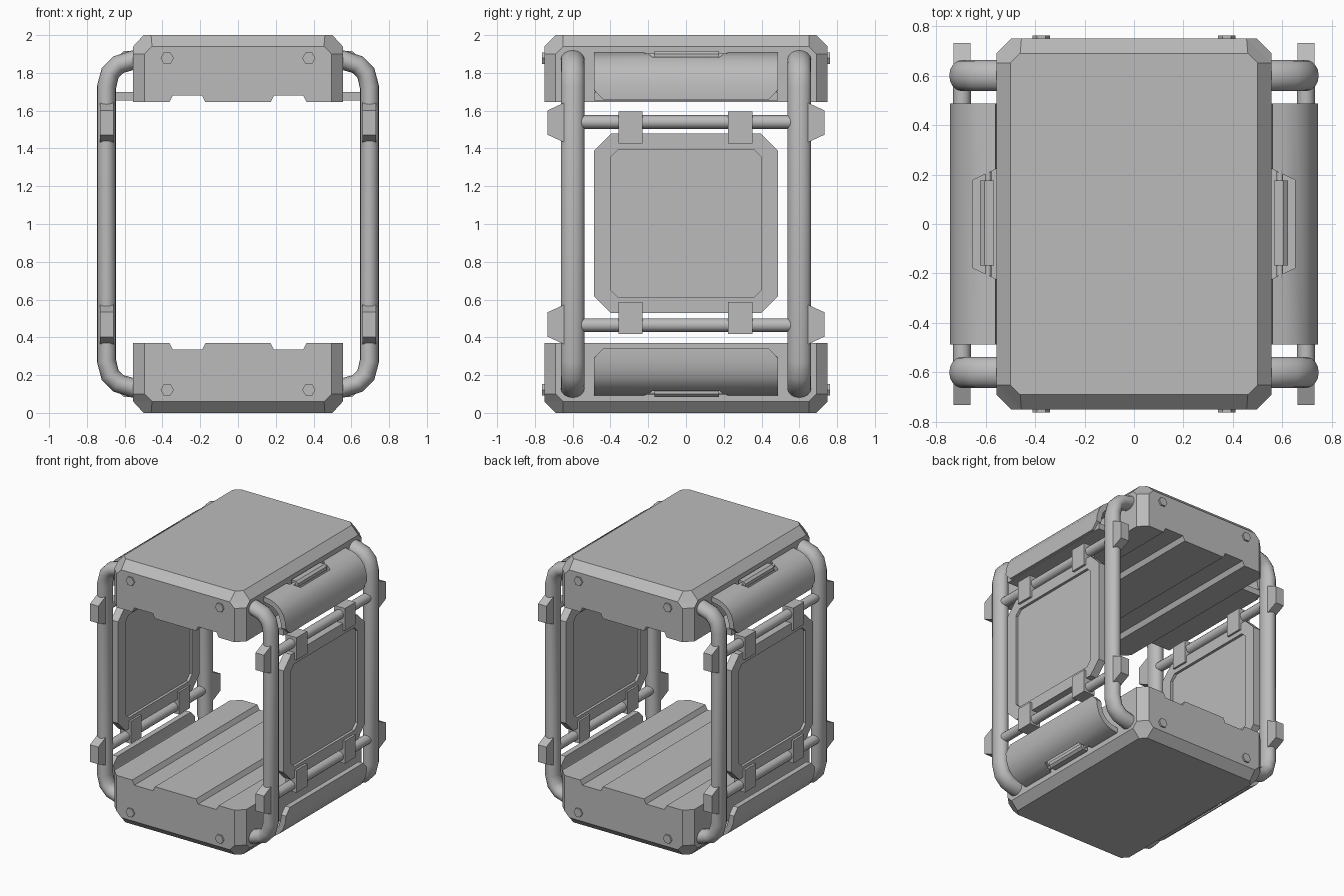
import bpy, bmesh, math
from mathutils import Vector

if "Cube" in bpy.data.objects:
    bpy.data.objects.remove(bpy.data.objects["Cube"])

GREY = (0.5, 0.5, 0.5, 1)
mat = bpy.data.materials.new("plain grey")
mat.use_nodes = True
mat.diffuse_color = GREY
mat.node_tree.nodes["Principled BSDF"].inputs["Base Color"].default_value = GREY


def loft(name, rings, smooth=False):
    """Closed solid through rings of equal point count."""
    bm = bmesh.new()
    loops = [[bm.verts.new(p) for p in ring] for ring in rings]
    n = len(loops[0])
    for a, b in zip(loops, loops[1:]):
        for i in range(n):
            bm.faces.new((a[i], a[(i + 1) % n], b[(i + 1) % n], b[i]))
    bm.faces.new(loops[0])
    bm.faces.new(loops[-1])
    bmesh.ops.recalc_face_normals(bm, faces=bm.faces)
    me = bpy.data.meshes.new(name)
    bm.to_mesh(me)
    bm.free()
    me.materials.append(mat)
    ob = bpy.data.objects.new(name, me)
    bpy.context.collection.objects.link(ob)
    if smooth:
        bpy.ops.object.select_all(action="DESELECT")
        ob.select_set(True)
        bpy.context.view_layer.objects.active = ob
        bpy.ops.object.shade_smooth_by_angle(angle=math.radians(40))
    return ob


def carve(ob, cutter):
    """Subtract a hidden cutter from an object."""
    cutter.hide_render = True
    cutter.hide_viewport = True
    cut = ob.modifiers.new("cut", "BOOLEAN")
    cut.operation = "DIFFERENCE"
    cut.solver = "EXACT"
    cut.object = cutter


def octagon(u, v, cut):
    """Rectangle of half sizes u, v with cut corners."""
    quarter = [(u, v - cut), (u - cut, v)]
    flip = [(-a, b) for a, b in reversed(quarter)]
    half = quarter + flip
    return half + [(-a, -b) for a, b in half]


def rod(name, x, z, radius, half):
    """Round bar along y."""
    turn = [math.tau * k / 12 for k in range(12)]
    return loft(name, [[(x + radius * math.cos(a), y, z + radius * math.sin(a)) for a in turn]
                       for y in (-half, half)], True)


def box(name, lo, hi):
    return loft(name, [[(x, y, z) for x, y in ((lo[0], lo[1]), (hi[0], lo[1]),
                (hi[0], hi[1]), (lo[0], hi[1]))] for z in (lo[2], hi[2])])


def flip_z(z, top):
    return 2 - z if top else z


# Top and bottom blocks: chamfered slabs with two grooves on the inner face
for top in (False, True):
    label = "top" if top else "bottom"
    height = 0.355 if top else 0.37
    layers = [(0, 0.5, 0.69, 0.04), (0.06, 0.555, 0.75, 0.1),
              (0.1, 0.555, 0.75, 0.06), (height, 0.555, 0.75, 0.06)]
    block = loft(label + "_block", [[(x, y, flip_z(z, top)) for x, y in octagon(u, v, c)]
                                    for z, u, v, c in layers])
    for side in (-1, 1):
        profile = [(0.19, height - 0.035), (0.345, height - 0.035),
                   (0.38, height + 0.035), (0.155, height + 0.035)]
        carve(block, loft("groove_cutter", [[(side * x, y, flip_z(z, top)) for x, z in profile]
                                            for y in (-1, 1)]))
        # Hexagonal bolts on front and back
        for face in (-1, 1):
            hexagon = [(side * 0.375 + 0.035 * math.cos(k * math.pi / 3),
                        flip_z(0.122, top) + 0.035 * math.sin(k * math.pi / 3)) for k in range(6)]
            loft(label + "_bolt", [[(x, face * y, z) for x, z in hexagon] for y in (0.73, 0.762)])

# Pipe centre line, upper half then mirrored below
bend = [(0.5, 1.875), (0.555, 1.868), (0.635, 1.843), (0.677, 1.8), (0.696, 1.725)]
path = [Vector(p) for p in bend] + [Vector((x, 2 - z)) for x, z in reversed(bend)]

# Curved cover profile, outer side from top to bottom edge
arc = [(0.56, 1.907), (0.61, 1.898), (0.65, 1.884), (0.69, 1.855), (0.72, 1.815),
       (0.738, 1.76), (0.744, 1.71), (0.744, 1.66)]

for side in (-1, 1):
    label = "left" if side > 0 else "right"
    for end in (-1, 1):
        # Side pipes with a flattened cross-section
        rings = []
        for i, p in enumerate(path):
            before = (p - path[max(i - 1, 0)]).normalized()
            after = (path[min(i + 1, len(path) - 1)] - p).normalized()
            t = (before + after).normalized()
            n = Vector((-t.y, t.x))
            ring = []
            for k in range(16):
                a = math.tau * k / 16
                q = p + n * 0.051 * math.cos(a)
                ring.append((side * q.x, end * 0.6 + 0.063 * math.sin(a), q.y))
            rings.append(ring)
        loft(label + "_pipe", rings, True)
        # Tapered clamps on the outer side of each pipe
        for z in (0.468, 1.537):
            profile = [(0.6, -0.105), (0.645, -0.105), (0.732, -0.065),
                       (0.732, 0.065), (0.645, 0.105), (0.6, 0.105)]
            loft(label + "_clamp", [[(side * x, end * y, z + h) for y, h in profile]
                                    for x in (0.66, 0.73)])

    # Cross bars with the clips that hold the panel
    for z in (0.465, 1.54):
        rod(label + "_cross_bar", side * 0.695, z, 0.036, 0.57)
        mid = 0.503 if z < 1 else 1.51
        for y in (-0.293, 0.287):
            box(label + "_clip", (side * 0.65, y - 0.064, mid - 0.085),
                (side * 0.742, y + 0.064, mid + 0.085))

    # Side panel with a recessed centre on both faces
    layers = [(0.685, 0.4, 0.39, 0.04), (0.665, 0.4, 0.39, 0.04), (0.665, 0.487, 0.475, 0.09),
              (0.725, 0.487, 0.475, 0.09), (0.725, 0.4, 0.39, 0.04), (0.705, 0.4, 0.39, 0.04)]
    loft(label + "_panel", [[(side * x, y, 1.003 + z) for y, z in octagon(u, v, c)]
                            for x, u, v, c in layers])

    for top in (False, True):
        # Curved cover: clipped corners along the edge nearest the panel
        outer = [Vector(p) for p in arc]
        rings = []
        for i, p in enumerate(outer):
            t = (outer[min(i + 1, len(outer) - 1)] - outer[max(i - 1, 0)]).normalized()
            q = p + Vector((t.y, -t.x)) * 0.04
            w = 0.44 if i == len(outer) - 1 else 0.487
            rings.append([(side * v.x, y, flip_z(2 - v.y, top))
                          for v, y in ((p, -w), (p, w), (q, w), (q, -w))])
        cover = loft(label + "_curved_cover", rings, True)
        # Flared notch in the cover, with a latch grip on a pin inside it
        notch = [(0.5, -0.25), (0.65, -0.178), (0.65, 0.178), (0.5, 0.25)]
        carve(cover, loft("notch_cutter", [[(side * x, y, flip_z(z, top)) for x, y in notch]
                                           for z in (0.0, 0.19)]))
        grip = [(0.565, 1.875), (0.565, 1.915), (0.605, 1.915), (0.622, 1.9), (0.622, 1.875)]
        loft(label + "_latch_grip", [[(side * x, y, flip_z(2 - z, top)) for x, z in grip]
                                     for y in (-0.168, 0.176)])
        rod(label + "_latch_pin", side * 0.59, flip_z(0.11, top), 0.013, 0.22)

    # Ledge joining the upper cover to the top block
    box(label + "_ledge", (side * 0.54, -0.487, 1.655), (side * 0.725, 0.487, 1.70))
